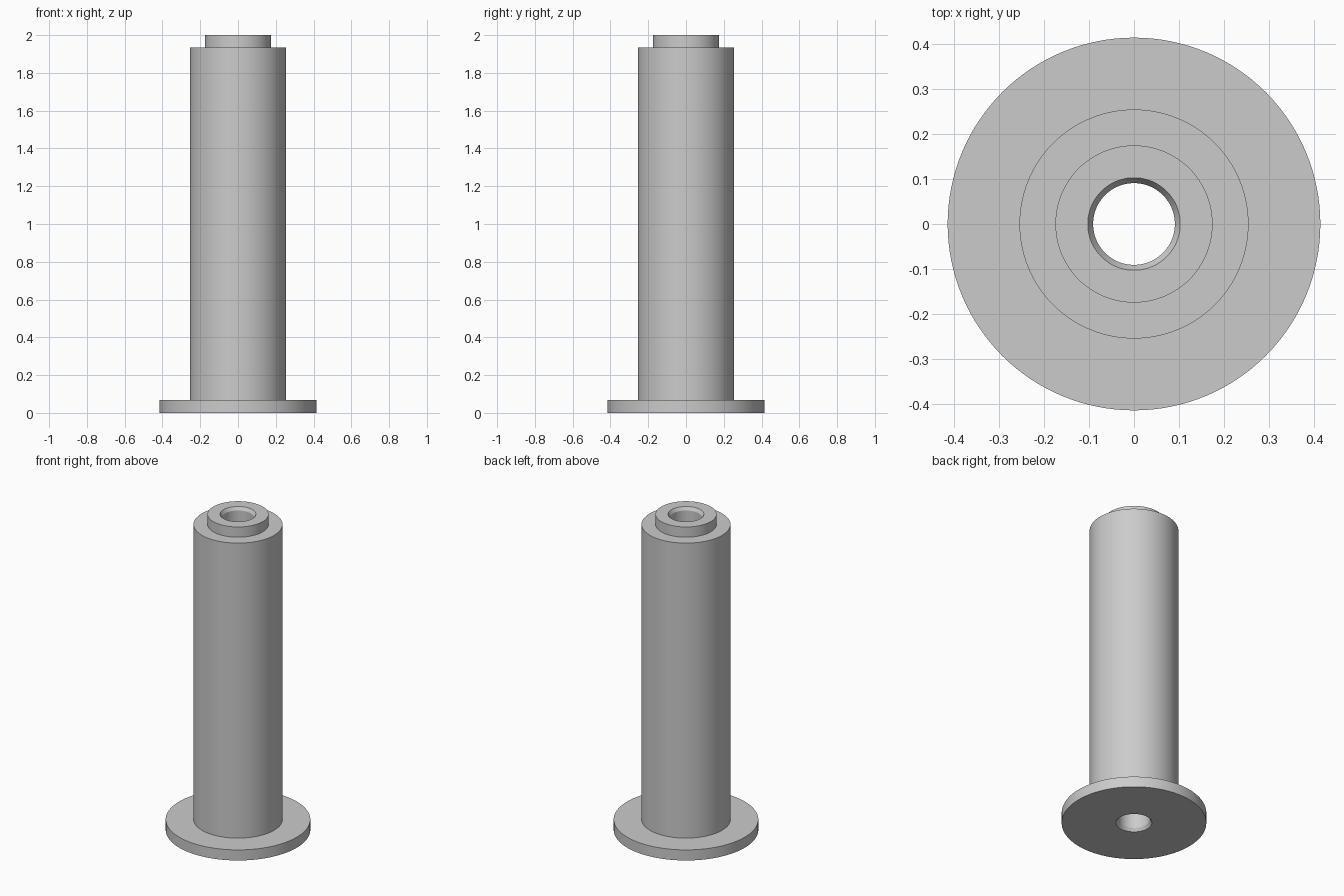
import bpy, bmesh, math

cube = bpy.data.objects.get("Cube")
if cube:
    bpy.data.objects.remove(cube, do_unlink=True)

SEGMENTS = 128
FLANGE_R, BODY_R, SPIGOT_R = 0.415, 0.255, 0.175
BORE_R, MOUTH_R, CHAMFER = 0.091, 0.103, 0.02
FLANGE_Z, SHOULDER_Z, TOP_Z = 0.067, 1.935, 2.0

grey = bpy.data.materials.new("plain grey")
grey.use_nodes = True
colour = (0.6, 0.6, 0.6, 1)
grey.diffuse_color = colour
grey.node_tree.nodes["Principled BSDF"].inputs["Base Color"].default_value = colour


def lathe(name, profile):
    """Revolve a closed (radius, height) profile around z."""
    bm = bmesh.new()
    rings = []
    for r, z in profile:
        rings.append([bm.verts.new((r * math.cos(a), r * math.sin(a), z))
                      for a in (math.tau * i / SEGMENTS for i in range(SEGMENTS))])
    for low, high in zip(rings, rings[1:] + rings[:1]):
        for i in range(SEGMENTS):
            j = (i + 1) % SEGMENTS
            bm.faces.new((low[i], low[j], high[j], high[i]))
    bmesh.ops.recalc_face_normals(bm, faces=bm.faces)
    mesh = bpy.data.meshes.new(name)
    bm.to_mesh(mesh)
    bm.free()
    mesh.materials.append(grey)
    obj = bpy.data.objects.new(name, mesh)
    bpy.context.collection.objects.link(obj)
    bpy.ops.object.select_all(action='DESELECT')
    obj.select_set(True)
    bpy.context.view_layer.objects.active = obj
    bpy.ops.object.shade_smooth_by_angle(angle=math.radians(25))
    return obj


# Flanged sleeve: flange, body, spigot, then the chamfered through bore
lathe("flanged_sleeve", [
    (MOUTH_R, 0), (FLANGE_R, 0), (FLANGE_R, FLANGE_Z),
    (BODY_R, FLANGE_Z), (BODY_R, SHOULDER_Z),
    (SPIGOT_R, SHOULDER_Z), (SPIGOT_R, TOP_Z),
    (MOUTH_R, TOP_Z), (BORE_R, TOP_Z - CHAMFER), (BORE_R, CHAMFER),
])
